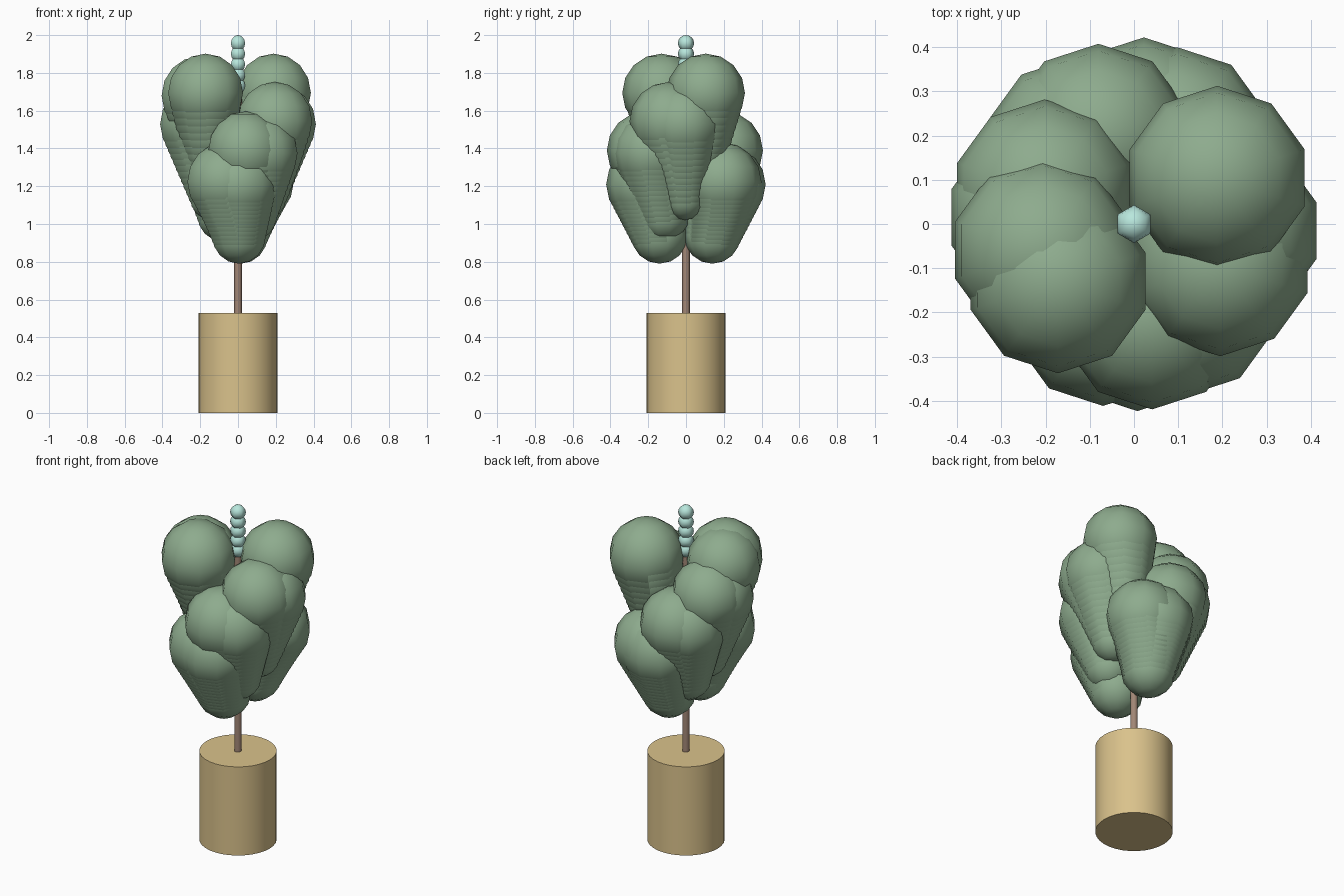
import bpy, bmesh
from math import radians, cos, sin
from mathutils import Matrix, Vector

if "Cube" in bpy.data.objects:
    bpy.data.objects.remove(bpy.data.objects["Cube"])


def material(name, rgb):
    m = bpy.data.materials.new(name)
    m.diffuse_color = (*rgb, 1)
    m.use_nodes = True
    m.node_tree.nodes["Principled BSDF"].inputs["Base Color"].default_value = m.diffuse_color
    return m


LEAF = material("leaf_green", (0.27, 0.41, 0.27))
POT = material("pot_tan", (0.70, 0.54, 0.26))
WOOD = material("stem_brown", (0.36, 0.24, 0.18))
BUD = material("bud_mint", (0.48, 0.80, 0.72))


def finish(bm, name, mat, angle):
    me = bpy.data.meshes.new(name)
    bm.to_mesh(me)
    bm.free()
    ob = bpy.data.objects.new(name, me)
    bpy.context.collection.objects.link(ob)
    me.materials.append(mat)
    bpy.ops.object.select_all(action='DESELECT')
    ob.select_set(True)
    bpy.context.view_layer.objects.active = ob
    bpy.ops.object.shade_smooth_by_angle(angle=radians(angle))
    return ob


def cylinder(name, radius, z0, z1, sides, mat):
    bm = bmesh.new()
    bmesh.ops.create_cone(bm, cap_ends=True, segments=sides, radius1=radius,
                          radius2=radius, depth=z1 - z0,
                          matrix=Matrix.Translation((0, 0, (z0 + z1) / 2)))
    return finish(bm, name, mat, 40)


def ball(bm, centre, radius, segments, rings):
    bmesh.ops.create_uvsphere(bm, u_segments=segments, v_segments=rings,
                              radius=radius, matrix=Matrix.Translation(centre))


def leaf(name, base_angle, tip_angle, base, tip, base_radius, count=12):
    """Overlapping balls that widen upward, in a straight and a leaning column."""
    bm = bmesh.new()
    columns = [(base_angle, tip)]
    if tip_angle != base_angle:
        columns = [(base_angle, tip - 0.015), (tip_angle, tip)]
    for end_angle, top in columns:
        for i in range(count):
            t = i / (count - 1)
            a = radians(base_angle + (end_angle - base_angle) * t)
            r = base_radius + (0.208 - base_radius) * t
            d = 0.14 + 0.075 * t
            low, high = base + base_radius, top - 0.206
            ball(bm, Vector((d * cos(a), d * sin(a), low + (high - low) * t)),
                 r, 10, 8)
    return finish(bm, name, LEAF, 50)


# Pot and stem
cylinder("pot", 0.21, 0, 0.53, 32, POT)
cylinder("stem", 0.02, 0.50, 1.76, 12, WOOD)

# Leaves in spiralling opposite pairs: base angle, tip angle, per tier from the top
tiers = [
    (1.90, 1.13, 0.11, [(29, 29), (196, 217)]),
    (1.75, 1.02, 0.12, [(-4, -25), (176, 160)]),
    (1.595, 0.91, 0.135, [(-57, -79), (128, 112)]),
    (1.43, 0.79, 0.15, [(-88, -109), (84, 63)]),
]
for n, (tip, base, radius, angles) in enumerate(tiers, 1):
    for side, (a0, a1) in zip(("right", "left"), angles):
        leaf(f"leaf_{side}_{n}", a0, a1, base, tip, radius)

# Bud spike at the top
bm = bmesh.new()
for i in range(5):
    ball(bm, Vector((0, 0, 1.957 - 0.056 * i)), 0.043, 6, 8)
finish(bm, "bud_spike", BUD, 65)
